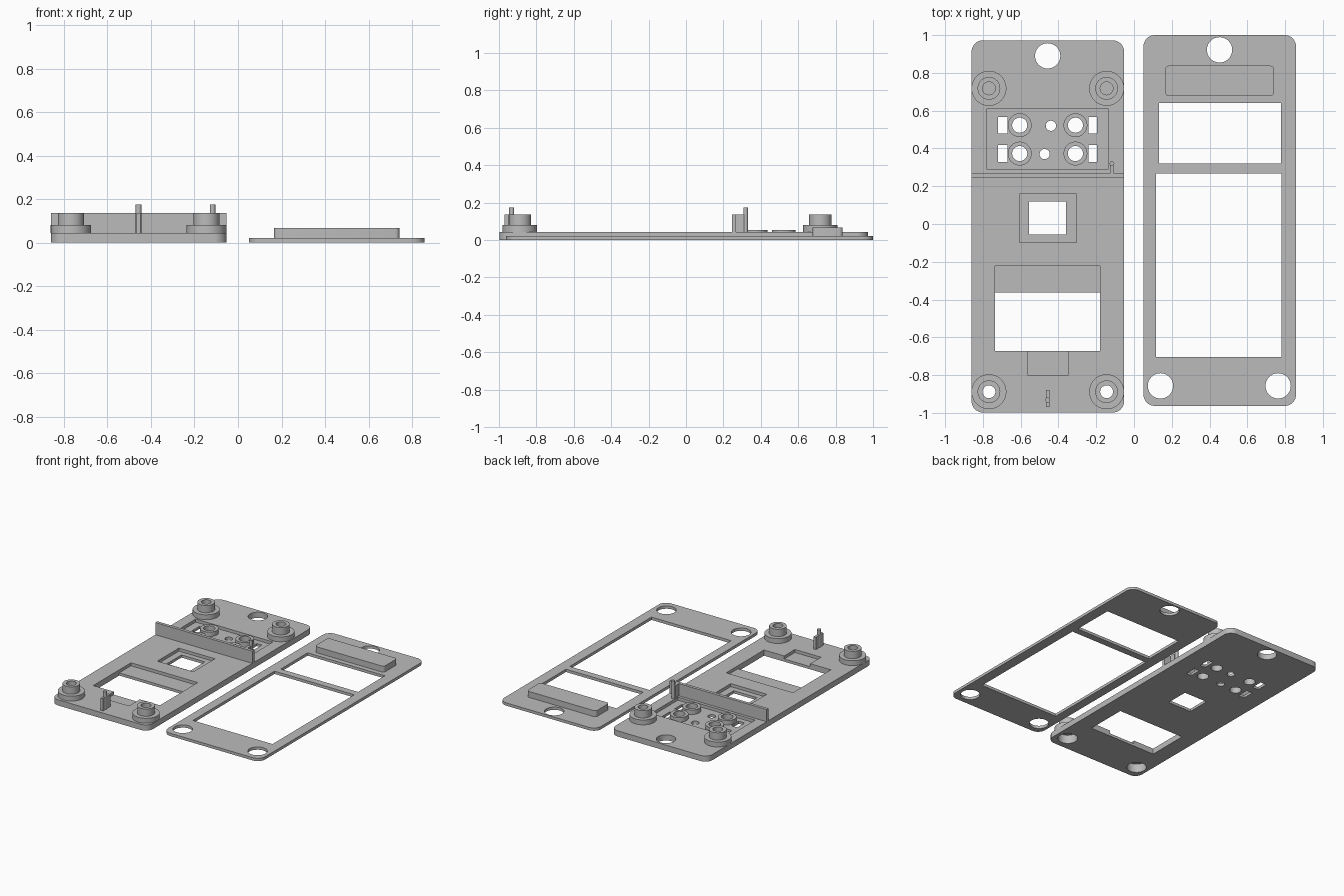
import bpy, bmesh, math

if "Cube" in bpy.data.objects:
    bpy.data.objects.remove(bpy.data.objects["Cube"])

grey = bpy.data.materials.new("plain grey")
grey.diffuse_color = (0.5, 0.5, 0.5, 1)
grey.use_nodes = True
grey.node_tree.nodes["Principled BSDF"].inputs["Base Color"].default_value = grey.diffuse_color
T, FLOOR, LID = 0.043, 0.02, 0.021     # base thickness, pocket floor, lid thickness


def make(name, bm):
    bmesh.ops.recalc_face_normals(bm, faces=bm.faces)
    me = bpy.data.meshes.new(name)
    bm.to_mesh(me)
    bm.free()
    me.materials.append(grey)
    ob = bpy.data.objects.new(name, me)
    bpy.context.collection.objects.link(ob)
    return ob


def prism(name, pts, z0, z1):
    bm = bmesh.new()
    f = bm.faces.new([bm.verts.new((x, y, z0)) for x, y in pts])
    r = bmesh.ops.extrude_face_region(bm, geom=[f])
    vs = [v for v in r["geom"] if isinstance(v, bmesh.types.BMVert)]
    bmesh.ops.translate(bm, verts=vs, vec=(0, 0, z1 - z0))
    return make(name, bm)


def box(name, x0, x1, y0, y1, z0, z1):
    return prism(name, [(x0, y0), (x1, y0), (x1, y1), (x0, y1)], z0, z1)


def disc(name, x, y, r, z0, z1, n=40):
    return prism(name, [(x + r * math.cos(2 * math.pi * i / n), y + r * math.sin(2 * math.pi * i / n))
                        for i in range(n)], z0, z1)


def rounded(name, x0, x1, y0, y1, z0, z1, r, n=8):
    pts = []
    corners = [(x1 - r, y1 - r), (x0 + r, y1 - r), (x0 + r, y0 + r), (x1 - r, y0 + r)]
    for k, (cx, cy) in enumerate(corners):
        for i in range(n + 1):
            a = math.pi / 2 * (k + i / n)
            pts.append((cx + r * math.cos(a), cy + r * math.sin(a)))
    return prism(name, pts, z0, z1)


def lathe(name, x, y, profile, n=40):
    # closed ring profile of (radius, height) turned around a vertical axis
    bm = bmesh.new()
    rings = [[bm.verts.new((x + r * math.cos(2 * math.pi * i / n), y + r * math.sin(2 * math.pi * i / n), z))
              for r, z in profile] for i in range(n)]
    m = len(profile)
    for i in range(n):
        a, b = rings[i], rings[(i + 1) % n]
        for j in range(m):
            bm.faces.new([a[j], b[j], b[(j + 1) % m], a[(j + 1) % m]])
    return make(name, bm)


def cut(target, cutter):
    mod = target.modifiers.new("cut", 'BOOLEAN')
    mod.operation, mod.solver, mod.object = 'DIFFERENCE', 'EXACT', cutter
    bpy.context.view_layer.objects.active = target
    bpy.ops.object.modifier_apply(modifier=mod.name)
    bpy.data.objects.remove(cutter)


def cut_box(target, x0, x1, y0, y1, z0=-0.1):
    cut(target, box("cutter", x0, x1, y0, y1, z0, 0.2))


def cut_disc(target, x, y, r):
    cut(target, disc("cutter", x, y, r, -0.1, 0.2))


# base plate with pockets and openings
base = rounded("base_plate", -0.86, -0.052, -0.998, 0.972, 0, T, 0.06)
cut_disc(base, -0.457, 0.89, 0.067)
cut_box(base, -0.78, -0.135, 0.29, 0.61, FLOOR)         # button pocket
cut_box(base, -0.605, -0.305, -0.097, 0.16, FLOOR)      # square pocket
cut_box(base, -0.555, -0.36, -0.055, 0.12)              # square window
cut_box(base, -0.737, -0.18, -0.672, -0.222, FLOOR)     # display pocket
cut_box(base, -0.737, -0.18, -0.672, -0.362)            # display window
cut_box(base, -0.565, -0.348, -0.80, -0.66, FLOOR)      # cable notch
for y in (0.523, 0.373):
    for x0, x1 in ((-0.72, -0.67), (-0.24, -0.197)):    # wire slots
        cut_box(base, x0, x1, y - 0.044, y + 0.044)
    for x in (-0.605, -0.31):                           # button rings
        cut_disc(base, x, y, 0.04)
        lathe("button_ring", x, y, [(0.04, FLOOR), (0.063, FLOOR), (0.063, 0.054), (0.04, 0.054)])
cut_disc(base, -0.44, 0.52, 0.027)
cut_disc(base, -0.473, 0.37, 0.027)

# screw bosses: blind at the back, counterbored through at the front
upper = [(0.0925, T), (0.0925, 0.08), (0.06, 0.08), (0.06, 0.135), (0.034, 0.135)]
for x in (-0.768, -0.145):
    lathe("back_boss", x, 0.718, upper + [(0.034, T)])
    cut_disc(base, x, -0.888, 0.068)
    lathe("front_boss", x, -0.888, upper + [(0.034, 0.065), (0.068, 0.065), (0.068, T)])

# cross wall and the two locating pins with their ribs
box("cross_wall", -0.86, -0.052, 0.245, 0.268, T, 0.135)
box("back_pin_rib", -0.128, -0.107, 0.268, 0.31, T, 0.135)
disc("back_pin", -0.117, 0.319, 0.0125, T, 0.175, 16)
box("front_pin_rib", -0.467, -0.447, -0.97, -0.88, T, 0.135)
disc("front_pin", -0.457, -0.932, 0.0135, T, 0.175, 16)

# lid frame with two windows and a raised bar
lid = rounded("lid_frame", 0.05, 0.858, -0.963, 1.0, 0, LID, 0.06)
cut_disc(lid, 0.453, 0.922, 0.067)
cut_box(lid, 0.132, 0.777, 0.32, 0.64)
cut_box(lid, 0.117, 0.782, -0.705, 0.268)
for x in (0.14, 0.763):
    cut_disc(lid, x, -0.857, 0.067)
rounded("lid_bar", 0.165, 0.742, 0.677, 0.838, LID, 0.066, 0.02, 4)

# smooth round walls, keep edges sharp
bpy.ops.object.select_all(action='SELECT')
bpy.ops.object.shade_smooth_by_angle(angle=math.radians(30))
